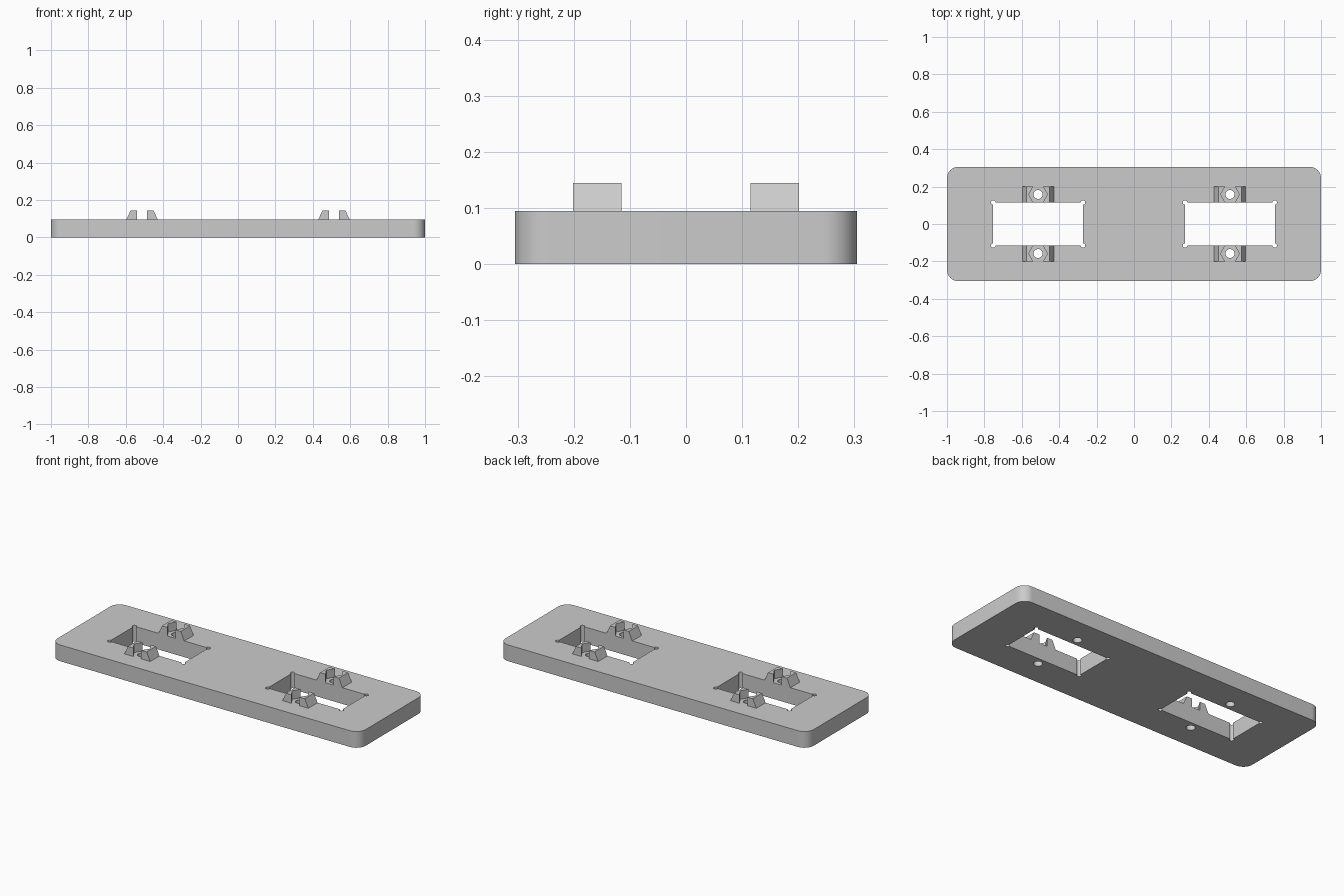
import bpy, bmesh, math

if "Cube" in bpy.data.objects:
    bpy.data.objects.remove(bpy.data.objects["Cube"], do_unlink=True)

TOP = 0.095            # plate thickness
WIN_X, WIN_Y = 0.24, 0.115   # window half sizes
CENTRE = 0.513         # window centre distance
NUT_Y = 0.158          # screw centre distance

grey = bpy.data.materials.new("light_grey")
grey.use_nodes = True
colour = (0.6, 0.6, 0.6, 1)
grey.diffuse_color = colour
grey.node_tree.nodes["Principled BSDF"].inputs["Base Color"].default_value = colour


def arc(cx, cy, r, start, end, n):
    """Points along an arc, angles in degrees."""
    return [(cx + r * math.cos(math.radians(start + (end - start) * i / n)),
             cy + r * math.sin(math.radians(start + (end - start) * i / n)))
            for i in range(n + 1)]


def ring(cx, cy, r, n):
    return arc(cx, cy, r, 0, 360, n)[:-1]


def corners(hx, hy, r, inset, spread, n, cx=0):
    """Rectangle outline with an arc at each corner."""
    pts = []
    for k, (sx, sy) in enumerate(((1, 1), (-1, 1), (-1, -1), (1, -1))):
        mid = 45 + 90 * k
        pts += arc(cx + sx * (hx - inset), sy * (hy - inset), r,
                   mid - spread, mid + spread, n)
    return pts


def prism(name, outlines, low, high, along_y=False):
    """Extrude closed outlines along z, or along y for side profiles."""
    bm = bmesh.new()
    for pts in outlines:
        def place(p, d):
            return (p[0], d, p[1]) if along_y else (p[0], p[1], d)
        a = [bm.verts.new(place(p, low)) for p in pts]
        b = [bm.verts.new(place(p, high)) for p in pts]
        bm.faces.new(a[::-1])
        bm.faces.new(b)
        for i in range(len(pts)):
            j = (i + 1) % len(pts)
            bm.faces.new((a[i], a[j], b[j], b[i]))
    bmesh.ops.recalc_face_normals(bm, faces=bm.faces)
    mesh = bpy.data.meshes.new(name)
    bm.to_mesh(mesh)
    bm.free()
    mesh.materials.append(grey)
    obj = bpy.data.objects.new(name, mesh)
    bpy.context.collection.objects.link(obj)
    return obj


def activate(obj):
    bpy.ops.object.select_all(action='DESELECT')
    obj.select_set(True)
    bpy.context.view_layer.objects.active = obj


def cut(obj, cutter):
    mod = obj.modifiers.new("cut", 'BOOLEAN')
    mod.operation, mod.solver, mod.object = 'DIFFERENCE', 'EXACT', cutter
    activate(obj)
    bpy.ops.object.modifier_apply(modifier=mod.name)
    bpy.data.objects.remove(cutter, do_unlink=True)


# Rounded base plate with two relieved-corner windows and four screw holes
plate = prism("base_plate", [corners(1, 0.305, 0.06, 0.06, 45, 12)], 0, TOP)
openings = []
for sx in (-1, 1):
    openings.append(corners(WIN_X, WIN_Y, 0.012, 0, 135, 18, sx * CENTRE))
    for sy in (-1, 1):
        openings.append(ring(sx * CENTRE, sy * NUT_Y, 0.024, 32))
cut(plate, prism("opening_cutter", openings, -0.1, 0.2))
activate(plate)
bpy.ops.object.shade_smooth_by_angle(angle=math.radians(30))

# Tapered nut holders, each split by a hexagonal pocket
for sx, side in ((-1, "right"), (1, "left")):
    for sy, end in ((-1, "front"), (1, "back")):
        cx = sx * CENTRE
        profile = [(cx - 0.084, TOP), (cx + 0.084, TOP),
                   (cx + 0.061, 0.145), (cx - 0.061, 0.145)]
        ys = sorted((sy * 0.115, sy * 0.201))
        holder = prism(f"{side}_{end}_nut_holder", [profile], *ys, along_y=True)
        cut(holder, prism("pocket_cutter", [ring(cx, sy * NUT_Y, 0.0505, 6)], 0, 0.3))
